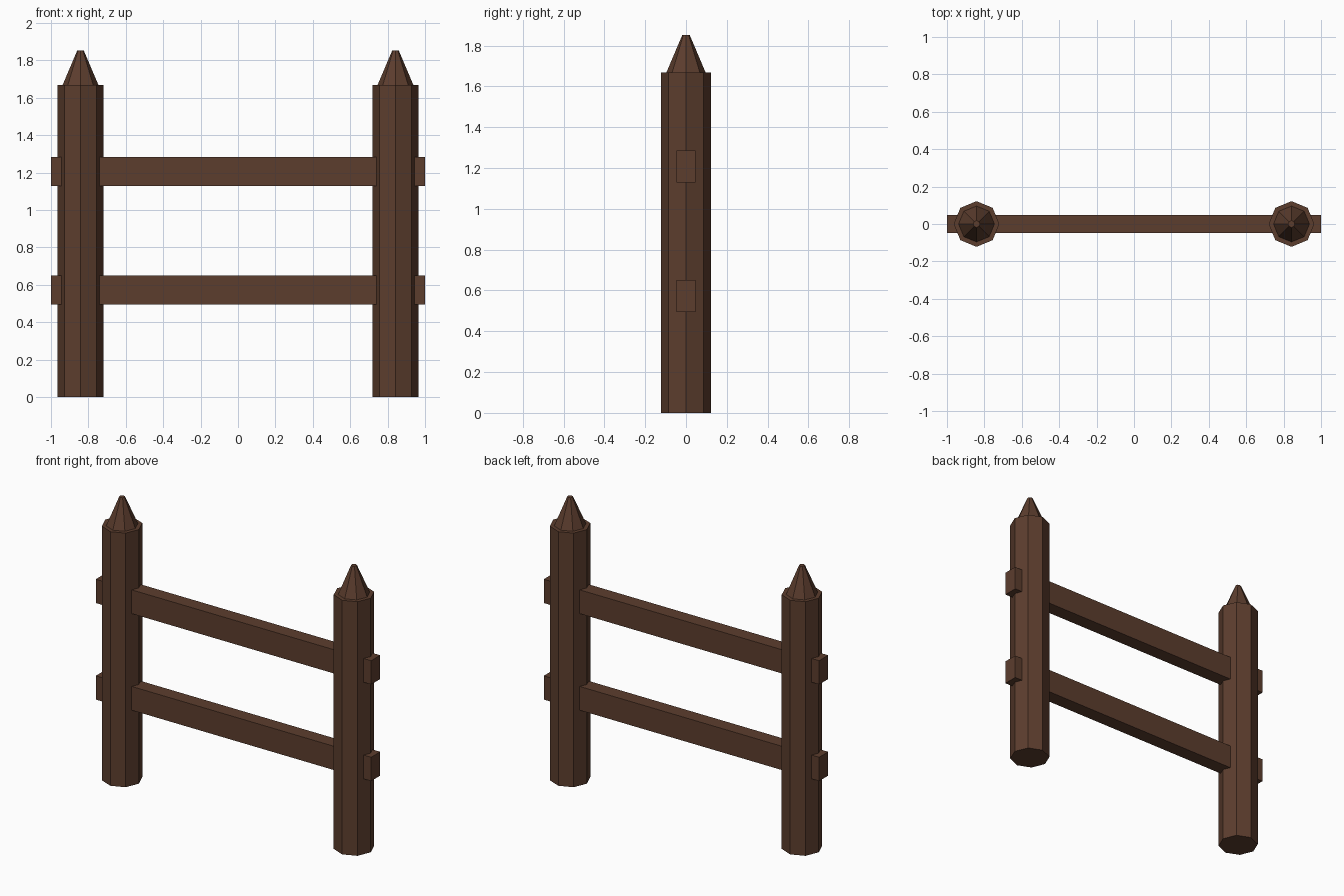
import bpy

if "Cube" in bpy.data.objects:
    bpy.data.objects.remove(bpy.data.objects["Cube"])

wood = bpy.data.materials.new("dark_brown_wood")
wood.diffuse_color = (0.107, 0.047, 0.027, 1)
wood.use_nodes = True
wood.node_tree.nodes["Principled BSDF"].inputs["Base Color"].default_value = wood.diffuse_color

POST_X = 0.842


def finish(name):
    ob = bpy.context.object
    ob.name = name
    ob.data.materials.append(wood)
    return ob


def octagon(name, x, r1, r2, z0, z1):
    # eight-sided column or tapered point, one corner facing the front
    bpy.ops.mesh.primitive_cone_add(vertices=8, radius1=r1, radius2=r2,
                                    depth=z1 - z0, location=(x, 0, (z0 + z1) / 2))
    return finish(name)


# posts with pointed tips
for side, x in (("left", -POST_X), ("right", POST_X)):
    octagon(side + "_post", x, 0.122, 0.122, 0, 1.668)
    octagon(side + "_post_point", x, 0.096, 0.018, 1.668, 1.852)

# horizontal rails running through both posts
for name, z in (("lower_rail", 0.573), ("upper_rail", 1.207)):
    bpy.ops.mesh.primitive_cube_add(size=1, location=(0, 0, z))
    rail = finish(name)
    rail.scale = (2.0, 0.094, 0.156)
    bpy.ops.object.transform_apply(location=False, rotation=False, scale=True)
